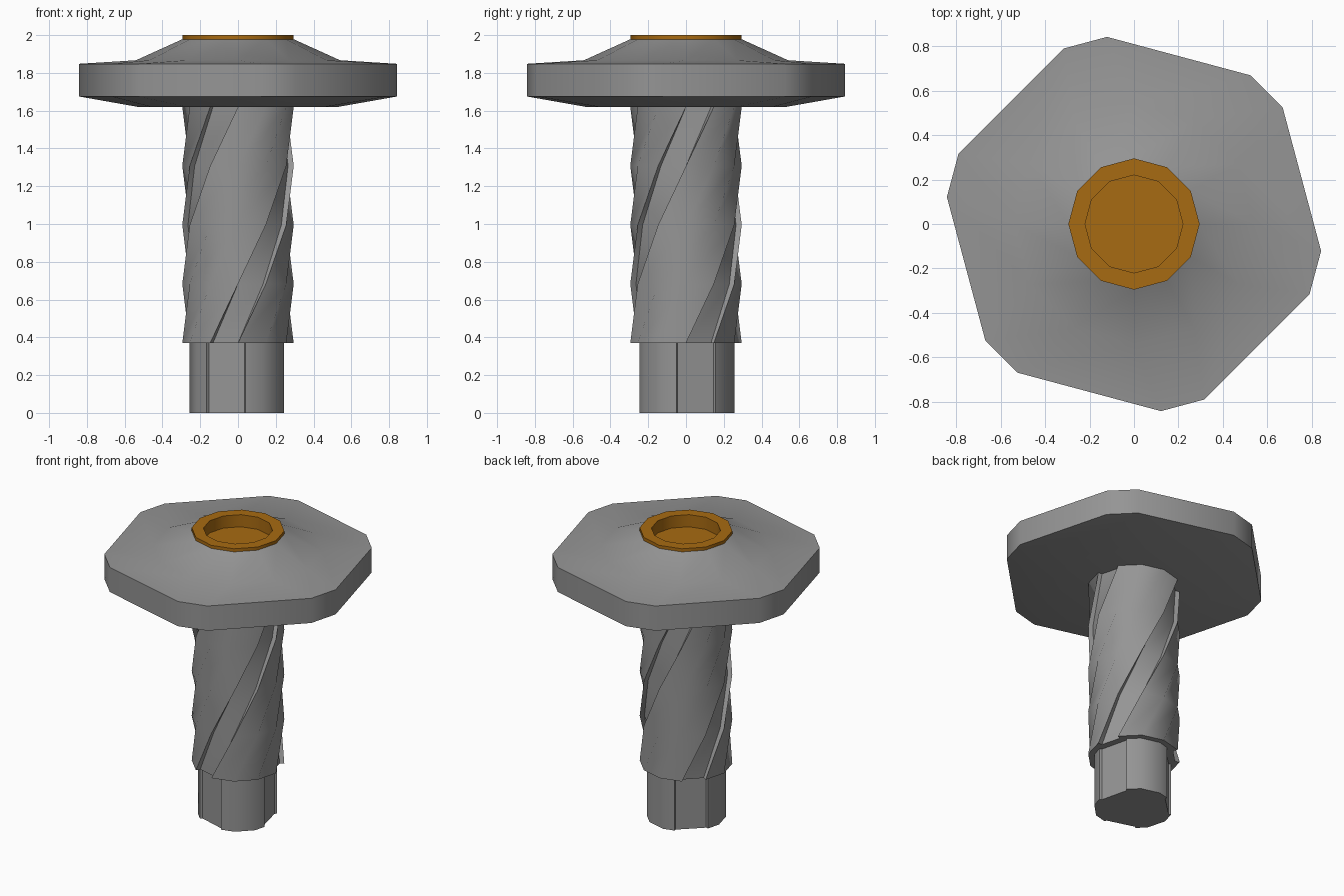
import bpy
from math import radians, cos, sin

cube = bpy.data.objects.get("Cube")
if cube:
    bpy.data.objects.remove(cube)


def material(name, rgb):
    mat = bpy.data.materials.new(name)
    mat.use_nodes = True
    mat.diffuse_color = (*rgb, 1)
    mat.node_tree.nodes["Principled BSDF"].inputs["Base Color"].default_value = (*rgb, 1)
    return mat


def ring(polar, z, twist=0):
    """Loop of points from (angle, radius) pairs."""
    return [(r * cos(radians(a + twist)), r * sin(radians(a + twist)), z) for a, r in polar]


def loft(name, rings, mat, cap_start=False, cap_end=False):
    """Skin a stack of equal-length loops, running upward on the outside."""
    n = len(rings[0])
    verts = [p for loop in rings for p in loop]
    faces = []
    for k in range(len(rings) - 1):
        for i in range(n):
            j = (i + 1) % n
            faces.append((k * n + i, k * n + j, (k + 1) * n + j, (k + 1) * n + i))
    if cap_start:
        faces.append(tuple(reversed(range(n))))
    if cap_end:
        faces.append(tuple(range(len(verts) - n, len(verts))))
    mesh = bpy.data.meshes.new(name)
    mesh.from_pydata(verts, [], faces)
    mesh.materials.append(mat)
    obj = bpy.data.objects.new(name, mesh)
    bpy.context.collection.objects.link(obj)
    bpy.ops.object.select_all(action="DESELECT")
    obj.select_set(True)
    bpy.context.view_layer.objects.active = obj
    bpy.ops.object.shade_smooth_by_angle(angle=radians(35))
    return obj


def regular(r):
    return [(30 * i, r) for i in range(12)]


def threefold(section):
    return [(a + turn, r) for turn in (0, 120, 240) for a, r in section]


steel = material("steel grey", (0.30, 0.30, 0.30))
brass = material("brass orange", (0.39, 0.145, 0.006))

# Stem: straight foot with three shallow flat grooves
stem_section = threefold([(-12, 0.248), (-11.5, 0.232), (38.5, 0.232),
                          (39, 0.248), (60, 0.256), (90, 0.256)])
loft("stem", [ring(stem_section, z) for z in (0, 0.37)], steel, cap_start=True)

# Shaft: twelve-sided bar with three sunken spiral grooves
R, FLOOR = 0.295, 0.265
shaft_section = threefold([(0, R), (0, FLOOR), (30, FLOOR), (30, R), (60, R), (90, R)])
loft("spiral_shaft",
     [ring(shaft_section, 0.37 + 0.3125 * k, 30 * k) for k in range(5)],
     steel, cap_start=True)

# Head: hexagon with cut corners, rising to a shallow cone
hexagon = [(45 + 60 * k + s, 0.85) for k in range(6) for s in (-6.8, 6.8)]
hexagon = hexagon[-1:] + hexagon[:-1]
round_loop = [(a - 30, r) for a, r in regular(0.54)]
round_loop = round_loop[1:] + round_loop[:1]
# Pair each hexagon corner with the nearest round point
round_loop = [(30 * i, 0.54) for i in range(12)]
loft("head", [ring([(a, 0.53) for a, r in round_loop], 1.62),
              ring(hexagon, 1.675),
              ring(hexagon, 1.848),
              ring(round_loop, 1.867),
              ring(regular(R), 1.978)], steel, cap_start=True)

# Socket: raised rim with a round recess
loft("socket_rim", [ring(regular(R), 1.976), ring(regular(R), 2.0),
                    ring(regular(0.22), 2.0), ring(regular(0.22), 1.915)],
     brass, cap_end=True)
